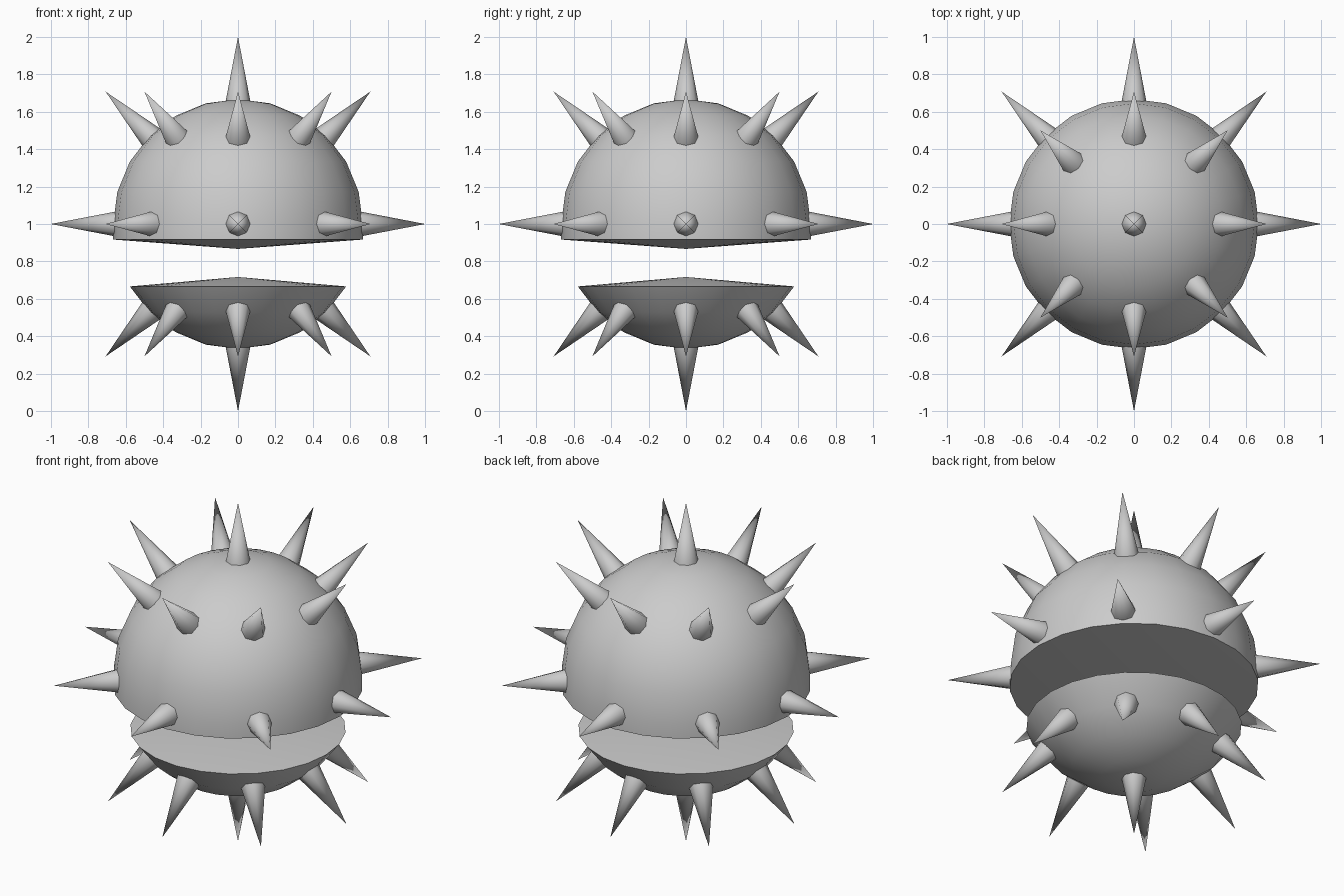
import bpy, bmesh
from math import sin, cos, radians
from mathutils import Vector

if "Cube" in bpy.data.objects:
    bpy.data.objects.remove(bpy.data.objects["Cube"])

CENTRE = Vector((0, 0, 1))
R = 0.667
SEGS = 24


def finish(obj, angle=35):
    bpy.ops.object.select_all(action='DESELECT')
    obj.select_set(True)
    bpy.context.view_layer.objects.active = obj
    bpy.ops.object.shade_smooth_by_angle(angle=radians(angle))


def lathe(name, profile):
    """Spin an (r, z) profile whose two ends lie on the z axis."""
    bm = bmesh.new()
    rings = []
    for r, z in profile:
        count = SEGS if r > 0 else 1
        rings.append([bm.verts.new((r * cos(radians(i * 360 / SEGS)),
                                    r * sin(radians(i * 360 / SEGS)), z)) for i in range(count)])
    for a, b in zip(rings, rings[1:]):
        for i in range(SEGS):
            j = (i + 1) % SEGS
            quad = [a[i % len(a)], a[j % len(a)], b[j % len(b)], b[i % len(b)]]
            bm.faces.new(list(dict.fromkeys(quad)))
    bmesh.ops.recalc_face_normals(bm, faces=bm.faces)
    mesh = bpy.data.meshes.new(name)
    bm.to_mesh(mesh)
    bm.free()
    obj = bpy.data.objects.new(name, mesh)
    bpy.context.collection.objects.link(obj)
    finish(obj)


def arc(start, stop):
    return [(R * cos(radians(a)), 1 + R * sin(radians(a))) for a in range(start, stop, 15)]


def spike(name, elevation, azimuth):
    e, a = radians(elevation), radians(azimuth)
    d = Vector((cos(e) * cos(a), cos(e) * sin(a), sin(e)))
    base, tip = 0.645, 1.0
    bpy.ops.mesh.primitive_cone_add(vertices=8, radius1=0.068, radius2=0, depth=tip - base,
                                    location=CENTRE + d * (base + tip) / 2,
                                    rotation=(0, radians(90 - elevation), a))
    obj = bpy.context.object
    obj.name = name
    finish(obj, 50)


# Body halves, each closed at the mouth by a shallow cone
lathe("upper_body", [(0, 0.867), (R, 0.917)] + arc(0, 90) + [(0, 1 + R)])
lathe("lower_body", [(0, 1 - R)] + arc(-75, -15) + [(0, 0.717)])

# Spikes: three rows of eight plus the two poles
for row, elevation in (("upper", 45), ("middle", 0), ("lower", -45)):
    for i in range(8):
        spike(f"{row}_spike_{i + 1}", elevation, i * 45)
spike("top_spike", 90, 0)
spike("bottom_spike", -90, 0)
